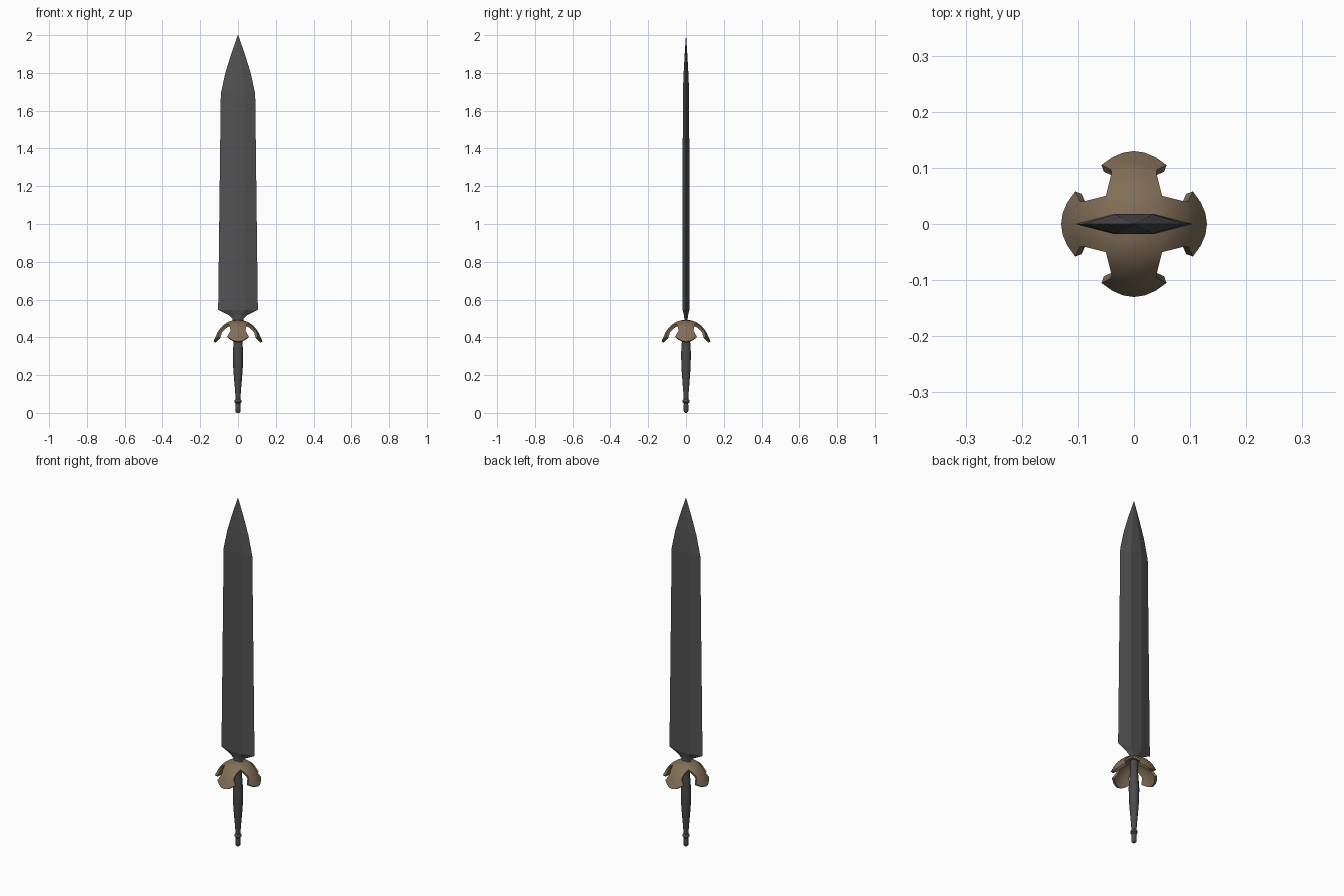
import bpy, bmesh, math
from mathutils import Vector

if "Cube" in bpy.data.objects:
    bpy.data.objects.remove(bpy.data.objects["Cube"])


def material(name, rgb):
    m = bpy.data.materials.new(name)
    m.diffuse_color = (*rgb, 1)
    m.use_nodes = True
    m.node_tree.nodes["Principled BSDF"].inputs["Base Color"].default_value = m.diffuse_color
    return m


steel = material("dark steel", (0.085, 0.085, 0.085))
grip_mat = material("dark grip", (0.07, 0.07, 0.07))
bronze = material("bronze", (0.22, 0.155, 0.095))


def finish(name, bm, mat, angle=None):
    bmesh.ops.remove_doubles(bm, verts=bm.verts, dist=0.0003)
    bmesh.ops.recalc_face_normals(bm, faces=bm.faces)
    me = bpy.data.meshes.new(name)
    bm.to_mesh(me)
    bm.free()
    me.materials.append(mat)
    ob = bpy.data.objects.new(name, me)
    bpy.context.collection.objects.link(ob)
    if angle:
        bpy.context.view_layer.objects.active = ob
        ob.select_set(True)
        bpy.ops.object.shade_smooth_by_angle(angle=math.radians(angle))
        ob.select_set(False)
    return ob


def loft(rings):
    """Skin between equal-length rings and cap both ends."""
    bm = bmesh.new()
    vs = [[bm.verts.new(p) for p in r] for r in rings]
    n = len(vs[0])
    for a, b in zip(vs, vs[1:]):
        for i in range(n):
            j = (i + 1) % n
            bm.faces.new((a[i], a[j], b[j], b[i]))
    bm.faces.new(vs[0][::-1])
    bm.faces.new(vs[-1])
    return bm


# Blade: flattened hexagon sections (z, half width, ridge half width, half thickness)
sections = [(0.475, 0.03, 0.013, 0.008), (0.50, 0.03, 0.013, 0.009),
            (0.518, 0.05, 0.018, 0.011), (0.545, 0.105, 0.036, 0.018),
            (1.69, 0.091, 0.034, 0.017), (1.80, 0.067, 0.024, 0.0125),
            (1.90, 0.036, 0.013, 0.007), (2.0, 0.001, 0.0004, 0.0004)]
finish("blade", loft([[(-w, 0, z), (-r, -t, z), (r, -t, z), (w, 0, z), (r, t, z), (-r, t, z)]
                      for z, w, r, t in sections]), steel)

# Handle with pommel: turned profile (radius, z)
profile = [(0.006, 0), (0.012, 0.006), (0.014, 0.025), (0.012, 0.05), (0.019, 0.057),
           (0.019, 0.066), (0.013, 0.073), (0.015, 0.11), (0.021, 0.18), (0.026, 0.25),
           (0.027, 0.32), (0.023, 0.38), (0.02, 0.42), (0.02, 0.484)]
N = 10
finish("handle", loft([[(r * math.cos(math.tau * i / N), r * math.sin(math.tau * i / N), z)
                        for i in range(N)] for r, z in profile]), grip_mat, 40)

# Guard: four flared arms lying on a dome, dome height as a function of radius
dome = [(0, 0.492), (0.03, 0.49), (0.055, 0.481), (0.07, 0.472), (0.09, 0.453),
        (0.105, 0.432), (0.12, 0.403), (0.13, 0.378), (0.14, 0.35)]


def dome_z(r):
    for (r0, z0), (r1, z1) in zip(dome, dome[1:]):
        if r <= r1:
            return z0 + (z1 - z0) * (r - r0) / (r1 - r0)


# Plan rows of one arm: (half width, distance at edge, distance at centre)
rows = [(0, 0, 0), (0.025, 0.025, 0.028), (0.05, 0.05, 0.056), (0.045, 0.07, 0.08),
        (0.04, 0.09, 0.1), (0.041, 0.097, 0.109), (0.058, 0.105, 0.13)]
bm = bmesh.new()
M = 6
for k in range(4):
    c, s = round(math.cos(k * math.pi / 2)), round(math.sin(k * math.pi / 2))
    grid = []
    for w, de, dc in rows:
        line = []
        for i in range(M + 1):
            t = 2 * i / M - 1
            x, y = w * t, dc + (de - dc) * t * t
            line.append(bm.verts.new((c * x - s * y, s * x + c * y, dome_z(math.hypot(x, y)))))
        grid.append(line)
    for a, b in zip(grid, grid[1:]):
        for i in range(M):
            bm.faces.new((a[i], a[i + 1], b[i + 1], b[i]))
bmesh.ops.remove_doubles(bm, verts=bm.verts, dist=0.0003)
bmesh.ops.recalc_face_normals(bm, faces=bm.faces)
if sum(f.normal.z for f in bm.faces) < 0:
    bmesh.ops.reverse_faces(bm, faces=bm.faces)
# Thicken inward
bm.normal_update()
inner = {v: bm.verts.new(v.co - v.normal * 0.014) for v in list(bm.verts)}
for f in list(bm.faces):
    bm.faces.new([inner[v] for v in reversed(f.verts)])
for e in [e for e in bm.edges if e.is_boundary and e.verts[0] in inner]:
    a, b = e.verts
    bm.faces.new((a, b, inner[b], inner[a]))
finish("guard", bm, bronze, 40)
